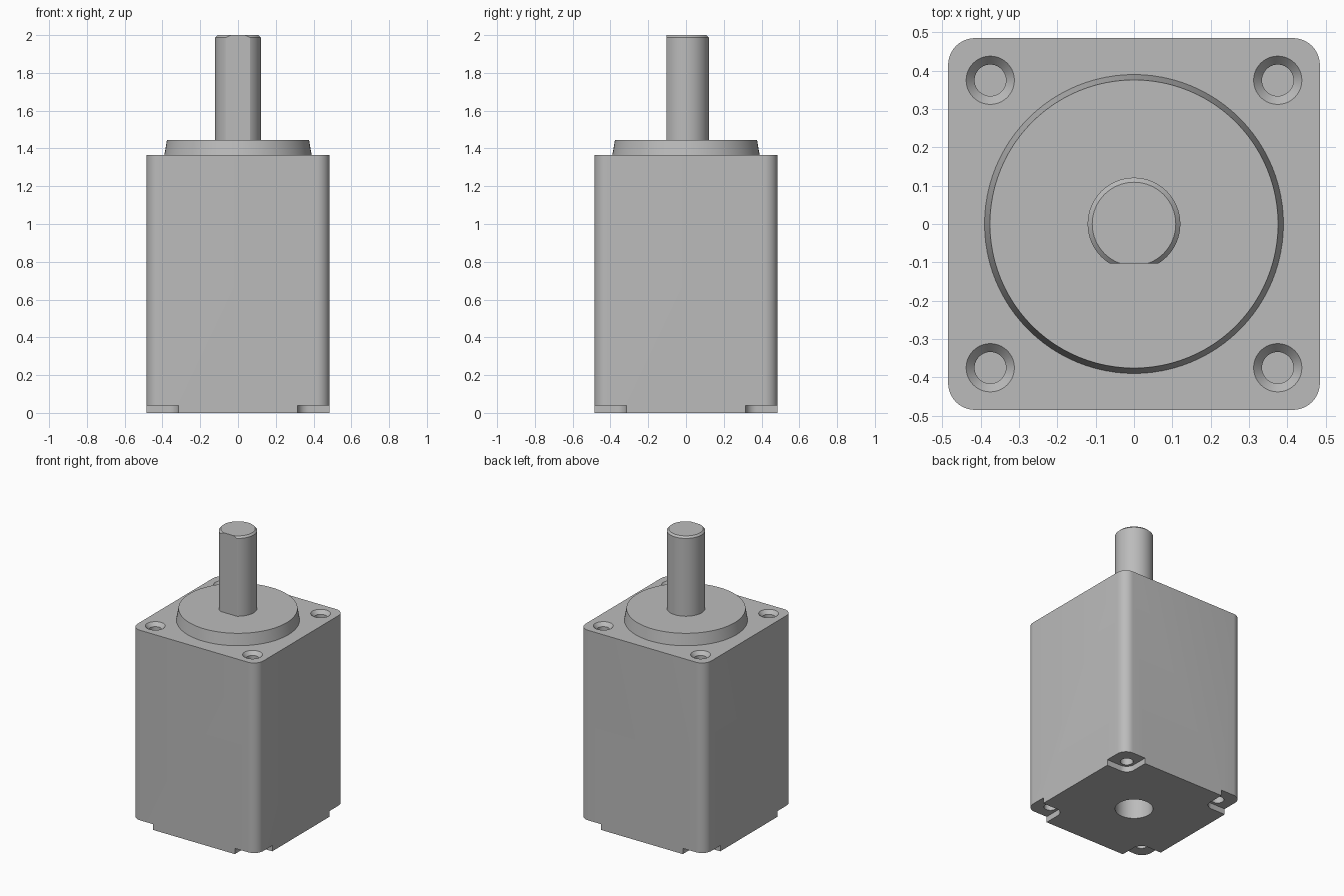
import bpy
import bmesh
from math import cos, sin, pi, radians
from mathutils import Vector

cube = bpy.data.objects.get("Cube")
if cube:
    bpy.data.objects.remove(cube, do_unlink=True)

grey = bpy.data.materials.new("light grey metal")
grey.use_nodes = True
colour = (0.5, 0.5, 0.5, 1)
grey.diffuse_color = colour
grey.node_tree.nodes["Principled BSDF"].inputs["Base Color"].default_value = colour


def finish(name, bm):
    """Turn a bmesh into a linked object with the shared material."""
    bmesh.ops.recalc_face_normals(bm, faces=bm.faces)
    mesh = bpy.data.meshes.new(name)
    bm.to_mesh(mesh)
    bm.free()
    mesh.materials.append(grey)
    obj = bpy.data.objects.new(name, mesh)
    bpy.context.collection.objects.link(obj)
    return obj


def loft(rings):
    """Skin a stack of matching rings and cap both ends."""
    bm = bmesh.new()
    rows = [[bm.verts.new(p) for p in ring] for ring in rings]
    n = len(rows[0])
    for a, b in zip(rows, rows[1:]):
        for i in range(n):
            j = (i + 1) % n
            bm.faces.new((a[i], a[j], b[j], b[i]))
    bm.faces.new(rows[0][::-1])
    bm.faces.new(rows[-1])
    return bm


def turned(profile, x=0, y=0, n=64):
    """Round part from (radius, height) pairs."""
    return loft([[(x + r * cos(2 * pi * i / n), y + r * sin(2 * pi * i / n), z)
                  for i in range(n)] for r, z in profile])


def rounded_block(half, radius, z0, z1, x=0, y=0, steps=10):
    """Square block with rounded vertical edges."""
    inner = half - radius
    outline = []
    for q, (sx, sy) in enumerate(((1, 1), (-1, 1), (-1, -1), (1, -1))):
        for k in range(steps + 1):
            a = (q + k / steps) * pi / 2
            outline.append((x + sx * inner + radius * cos(a),
                            y + sy * inner + radius * sin(a)))
    return loft([[(px, py, z) for px, py in outline] for z in (z0, z1)])


def activate(obj):
    bpy.ops.object.select_all(action='DESELECT')
    obj.select_set(True)
    bpy.context.view_layer.objects.active = obj


def cut(target, bm):
    """Subtract a shape and discard the cutter."""
    cutter = finish("cutter", bm)
    cutter.hide_render = True
    mod = target.modifiers.new("cut", 'BOOLEAN')
    mod.operation = 'DIFFERENCE'
    mod.solver = 'EXACT'
    mod.object = cutter
    activate(target)
    bpy.ops.object.modifier_apply(modifier=mod.name)
    bpy.data.objects.remove(cutter, do_unlink=True)


TOP = 1.365
BOSS_TOP = 1.445
HOLE = 0.375

# Housing with corner recesses, screw holes and a rear shaft bore
housing = rounded_block(0.485, 0.07, 0, TOP)
housing = finish("motor_housing", housing)
for sx in (-1, 1):
    for sy in (-1, 1):
        x, y = sx * HOLE, sy * HOLE
        cut(housing, rounded_block(0.15, 0.06, -0.1, 0.04, sx * 0.465, sy * 0.465))
        cut(housing, turned([(0.041, TOP - 0.1), (0.041, TOP - 0.025),
                             (0.063, TOP), (0.063, TOP + 0.1)], x, y, 40))
        cut(housing, turned([(0.041, -0.1), (0.041, 0.2)], x, y, 40))
cut(housing, turned([(0.12, -0.1), (0.12, 0.3)]))

# Tapered locating boss
boss = finish("mounting_boss", turned([(0.39, TOP), (0.376, BOSS_TOP)], n=96))

# Chamfered output shaft with one flat side
bm = turned([(0.121, BOSS_TOP), (0.121, 1.988), (0.109, 2)])
bmesh.ops.bisect_plane(bm, geom=bm.verts[:] + bm.edges[:] + bm.faces[:],
                       plane_co=Vector((0, -0.103, 0)),
                       plane_no=Vector((0, -1, 0)), clear_outer=True)
bmesh.ops.holes_fill(bm, edges=[e for e in bm.edges if e.is_boundary], sides=0)
shaft = finish("output_shaft", bm)

for obj in (housing, boss, shaft):
    activate(obj)
    bpy.ops.object.shade_smooth_by_angle(angle=radians(30))
